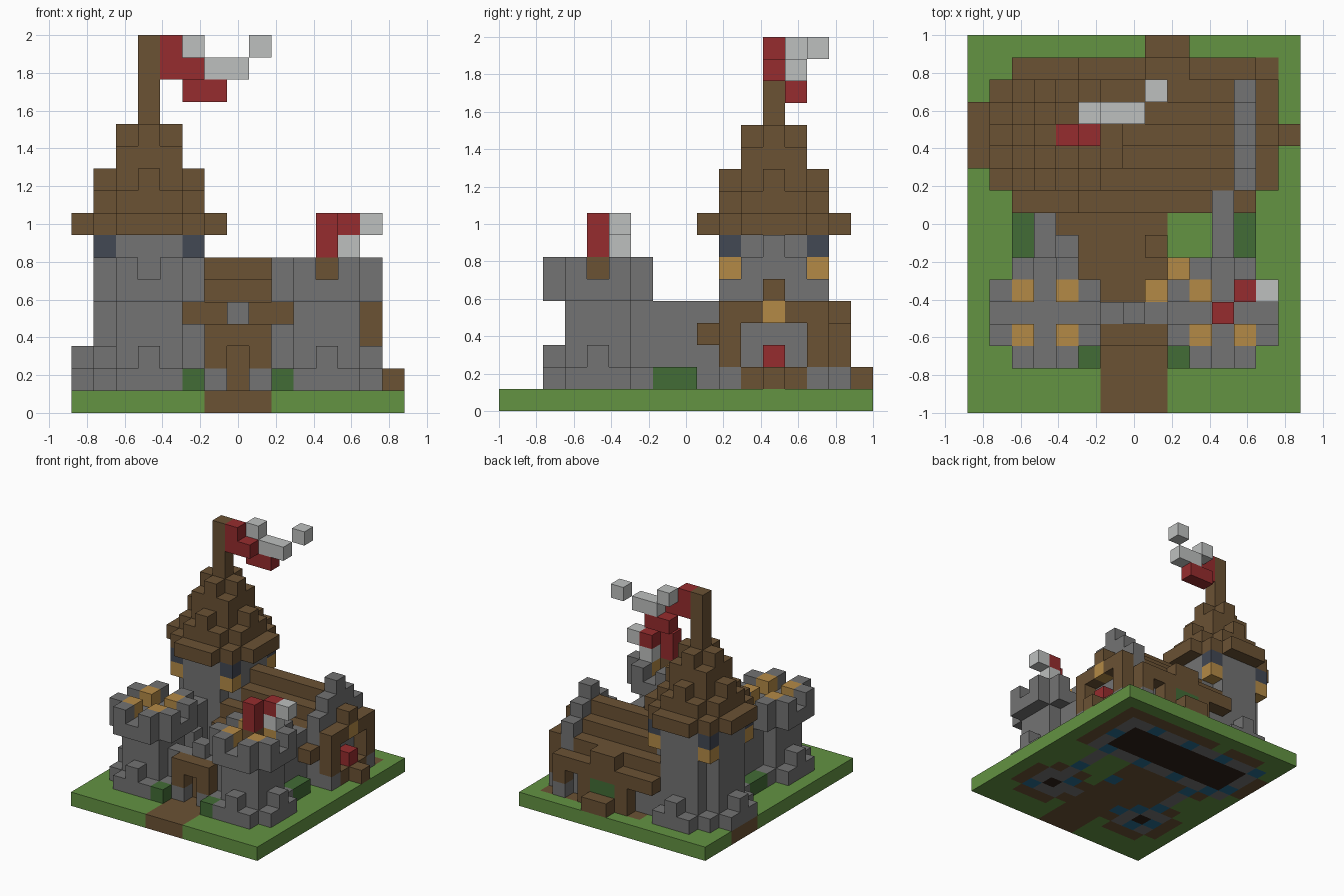
import bpy, bmesh
from mathutils import Vector

if "Cube" in bpy.data.objects:
    bpy.data.objects.remove(bpy.data.objects["Cube"])

U = 2 / 17  # edge of one cube


def lin(c):
    return c / 12.92 if c <= 0.04045 else ((c + 0.055) / 1.055) ** 2.4


COLOURS = {
    "grass": (99, 147, 66), "timber": (107, 82, 52), "stone": (115, 115, 115),
    "red_cloth": (150, 44, 46), "white_cloth": (190, 192, 191), "lamp_gold": (180, 138, 70),
    "slate": (66, 72, 84), "leaf": (66, 108, 54), "deep_blue": (40, 110, 145),
    "dark_soil": (46, 33, 25),
}
NAMES = list(COLOURS)
MATS = []
for n, c in COLOURS.items():
    m = bpy.data.materials.new(n)
    m.diffuse_color = (*[lin(v / 255) for v in c], 1)
    m.use_nodes = True
    m.node_tree.nodes["Principled BSDF"].inputs["Base Color"].default_value = m.diffuse_color
    MATS.append(m)

cells = {}  # (i, j, k) -> (part, colour)


def box(part, col, i, j, k, keep=False):
    """Fill a block of cubes; each range is a number or a (start, end) pair."""
    r = [range(*v) if isinstance(v, tuple) else (v,) for v in (i, j, k)]
    for a in r[0]:
        for b in r[1]:
            for c in r[2]:
                if not (keep and (a, b, c) in cells):
                    cells[a, b, c] = (part, col)


def disc(part, col, ci, cj, r2, k, keep=False):
    """Fill a round slab of cubes."""
    for a in range(-4, 5):
        for b in range(-4, 5):
            if a * a + b * b <= r2:
                box(part, col, ci + a, cj + b, k, keep)


def around(n, m):
    """The four or eight mirrored offsets of (n, m)."""
    return {(s * a, t * b) for a, b in ((n, m), (m, n)) for s in (-1, 1) for t in (-1, 1)}


# ground slab with earth path, yard and footings
box("ground", "grass", (0, 15), (0, 17), 0)
box("ground", "timber", (6, 9), (0, 5), 0)
box("ground", "timber", (4, 9), (5, 10), 0)
box("ground", "timber", (6, 14), (10, 16), 0)
for ci, cj, r in ((3, 4, 5), (11, 4, 5), (3, 12, 10)):
    disc("ground", "timber", ci, cj, r, 0)
foot = [(i, j) for c in (3, 11) for i in range(c - 1, c + 2) for j in range(3, 6)]
foot += [(i, j) for i in (3, 11) for j in range(6, 10)] + [(i, 4) for i in range(5, 10)]
foot += [(i, j) for i in range(1, 13) for j in (10, 14)] + [(i, j) for i in (1, 12) for j in (11, 12, 13)]
for i, j in foot:
    box("ground", "deep_blue" if (i + j) % 3 == 0 else "stone", i, j, 0)
box("ground", "dark_soil", (2, 12), (11, 14), 0)
for i in (3, 11):
    box("ground", "dark_soil", i, 4, 0)
box("ground", "deep_blue", 8, 7, 0)
box("ground", "timber", (6, 9), 4, 0)

# hall: walls and stepped roof
box("hall_walls", "stone", (5, 13), (10, 15), (1, 4))
for j in range(9, 16):
    top = 6 - abs(j - 12)
    box("hall_roof", "timber", (5, 13), j, top)
    if 9 < j < 15:
        box("hall_walls", "stone", (5, 13), j, (4, top))
        box("hall_gable", "stone", 12, j, (1, top + 2))

# back porch of the hall: posts, dormer, planter and steps
for i in (7, 10, 12):
    box("back_posts", "timber", i, 15, (1, 4))
    box("back_posts", "stone", i, 15, 1)
box("back_dormer", "timber", (8, 10), (14, 16), 4)
box("back_sill", "timber", (7, 11), 15, 1)
box("back_planter", "leaf", (8, 10), 15, 2)
box("back_step", "timber", (8, 10), 16, 1)

# side porch of the hall
for j in (10, 14):
    box("porch_frame", "timber", 13, j, (2, 5))
    box("porch_frame", "stone", 13, j, 1)
box("porch_frame", "timber", 13, (10, 15), 4)
box("porch_frame", "timber", 13, 12, 5)
box("porch_lamp", "lamp_gold", 13, 12, 4)
box("porch_sill", "timber", 13, (11, 14), 1)
box("porch_step", "timber", 14, 12, 1)
box("porch_flower", "red_cloth", 13, 12, 2)

# great tower: shaft, spreading foot, corner lamps and windows
disc("great_tower", "stone", 3, 12, 5, (1, 8))
disc("great_tower_foot", "stone", 3, 12, 10, 1, True)
for a, b in around(3, 0):
    box("great_tower_foot", "stone", 3 + a, 12 + b, (1, 3), True)
for a, b in around(2, 2):
    box("great_tower_lamps", "lamp_gold", 3 + a, 12 + b, 6)
    box("great_tower_windows", "slate", 3 + a, 12 + b, 7)

# great tower: tiered roof and pole
disc("great_roof", "timber", 3, 12, 10, 8)
for r2, k in ((5, 9), (4, 10), (2, 11), (1, 12)):
    disc("great_roof", "timber", 3, 12, r2, k)
box("great_pole", "timber", 3, 12, (13, 17))

# great flag
for i, j, k in ((4, 12, 15), (4, 12, 16), (5, 12, 15), (5, 13, 14), (6, 13, 14)):
    box("great_flag", "red_cloth", i, j, k)
for i, j, k in ((5, 13, 16), (6, 13, 15), (7, 13, 15), (8, 14, 16)):
    box("great_flag", "white_cloth", i, j, k)

# curtain walls and front merlon
for i in (3, 11):
    box("curtain_wall", "stone", i, (6, 10), (1, 5), True)
box("curtain_wall", "stone", 4, 7, (1, 4))
box("curtain_wall", "stone", (5, 10), 4, (1, 4))
box("curtain_wall", "stone", 7, 4, 4)

# front towers: foot, shaft, battlements and lamps
for c, name in ((3, "left_tower"), (11, "right_tower")):
    box(name, "stone", (c - 1, c + 2), (3, 6), (1, 5))
    disc(name, "stone", c, 4, 5, 1)
    for a, b in around(2, 0):
        box(name, "stone", c + a, 4 + b, 2)
    disc(name, "stone", c, 4, 5, 5)
    for a, b in around(2, 1):
        box(name, "stone", c + a, 4 + b, 6)
    for a, b in around(1, 1):
        box(name + "_lamps", "lamp_gold", c + a, 4 + b, 6)

# small flag on the right tower
box("small_pole", "timber", 11, 4, 6)
box("small_flag", "red_cloth", 11, 4, (7, 9))
box("small_flag", "red_cloth", 12, 5, 8)
box("small_flag", "white_cloth", 13, 5, 8)
box("small_flag", "white_cloth", 12, 5, 7)

# gatehouse and door
box("gatehouse", "timber", (6, 9), 3, (1, 4))
for i in (6, 8):
    box("gatehouse", "stone", i, 3, 1)
for k in (1, 2):
    del cells[7, 3, k]
box("gate_door", "timber", 7, 4, (1, 3))

# yard details: lamps, well block and bushes
box("yard_lamps", "lamp_gold", 8, 5, 3)
box("yard_lamps", "lamp_gold", 9, 6, 3)
box("yard_post", "timber", 8, 7, 1)
for i in (5, 9):
    box("bushes", "leaf", i, 2, 1)
for i in (2, 12):
    box("bushes", "leaf", i, (7, 9), 1)

# turn each part into one mesh made of its exposed cube sides
SIDES = []
for ax in range(3):
    for s in (0, 1):
        u, v = (ax + 1) % 3, (ax + 2) % 3
        quad = []
        for p, q in ((0, 0), (1, 0), (1, 1), (0, 1)):
            c = [0, 0, 0]
            c[ax], c[u], c[v] = s, p, q
            quad.append(Vector(c))
        d = [0, 0, 0]
        d[ax] = 2 * s - 1
        SIDES.append((d, quad if s else quad[::-1]))

for part in dict.fromkeys(p for p, _ in cells.values()):
    bm = bmesh.new()
    used = []
    for pos, (p, col) in cells.items():
        if p != part:
            continue
        if col not in used:
            used.append(col)
        for d, quad in SIDES:
            if tuple(a + b for a, b in zip(pos, d)) in cells:
                continue
            o = Vector(pos) - Vector((7.5, 8.5, 0))
            f = bm.faces.new([bm.verts.new((o + q) * U) for q in quad])
            f.material_index = used.index(col)
    bmesh.ops.remove_doubles(bm, verts=bm.verts, dist=0.001)
    bmesh.ops.dissolve_limit(bm, angle_limit=0.01, verts=bm.verts, edges=bm.edges, delimit={'MATERIAL'})
    me = bpy.data.meshes.new(part)
    bm.to_mesh(me)
    bm.free()
    for col in used:
        me.materials.append(MATS[NAMES.index(col)])
    bpy.context.collection.objects.link(bpy.data.objects.new(part, me))
